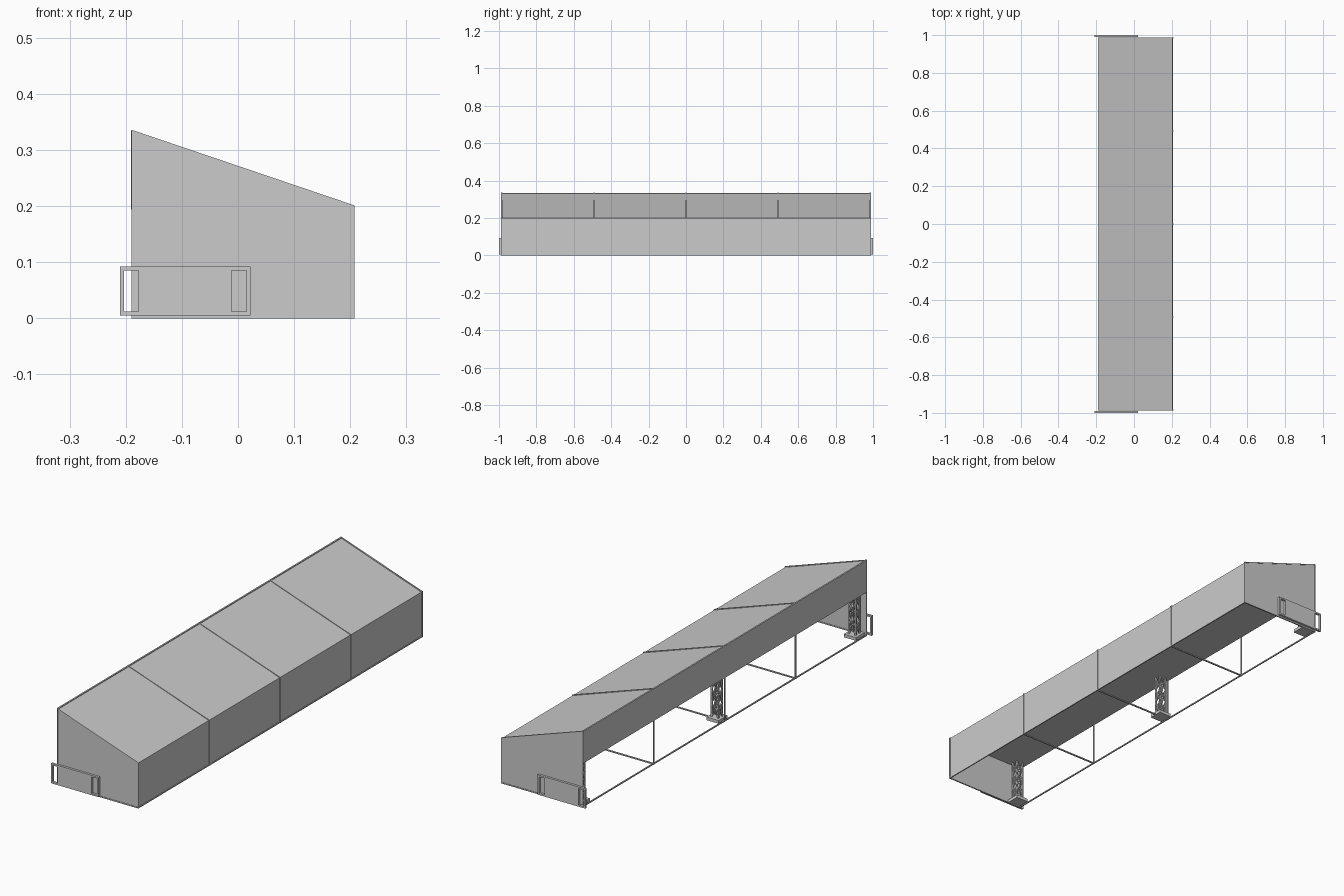
import bpy, bmesh
from mathutils import Vector

if "Cube" in bpy.data.objects:
    bpy.data.objects.remove(bpy.data.objects["Cube"])

XF, XB = -0.187, 0.205       # open side and rear wall (bar centre lines)
ZT, ZR, Z0 = 0.3325, 0.199, 0.003
YE = 0.985
B = 0.006                    # bar size
ZC = 0.194                   # ceiling and fascia bottom
FRAMES = [-YE, -YE / 2, 0, YE / 2, YE]


def finish(name, bm):
    bmesh.ops.recalc_face_normals(bm, faces=bm.faces)
    me = bpy.data.meshes.new(name)
    bm.to_mesh(me)
    bm.free()
    ob = bpy.data.objects.new(name, me)
    bpy.context.collection.objects.link(ob)
    return ob


def bar(bm, a, b, w=B):
    """Square bar between two points."""
    a, b = Vector(a), Vector(b)
    d = b - a
    geo = bmesh.ops.create_cube(bm, size=1)["verts"]
    rot = d.to_track_quat('Z', 'Y')
    for v in geo:
        v.co = (a + b) / 2 + rot @ Vector((v.co.x * w, v.co.y * w, v.co.z * d.length))


def box(bm, c, s):
    for v in bmesh.ops.create_cube(bm, size=1)["verts"]:
        v.co = Vector(c) + Vector(v.co[i] * s[i] for i in range(3))


def prism(bm, pts, y0, y1):
    """Extrude an xz outline along y."""
    f = bm.faces.new([bm.verts.new((x, y0, z)) for x, z in pts])
    r = bmesh.ops.extrude_face_region(bm, geom=[f])
    for v in r["geom"]:
        if isinstance(v, bmesh.types.BMVert):
            v.co.y = y1


# Bent bar hoops: outer outline minus a mitred inner outline
outer = [(-0.19, 0), (0.208, 0), (0.208, 0.201), (-0.19, 0.336)]
inner = [(-0.186, 0.005), (0.204, 0.005), (0.204, 0.198), (-0.186, 0.3305)]
bm = bmesh.new()
for y in FRAMES:
    rings = [[bm.verts.new((x, y + dy, z)) for x, z in loop]
             for loop, dy in ((outer, -B / 2), (outer, B / 2), (inner, B / 2), (inner, -B / 2))]
    for a in range(4):
        p, q = rings[a], rings[(a + 1) % 4]
        for i in range(4):
            j = (i + 1) % 4
            bm.faces.new((p[i], p[j], q[j], q[i]))
finish("frame_hoops", bm)

# Lengthwise rails
bm = bmesh.new()
for x, z in ((XF, Z0), (XB, Z0), (XF, ZT)):
    bar(bm, (x, -YE, z), (x, YE, z), 0.005)
finish("frame_rails", bm)

# Roof, rear wall, front fascia and flat ceiling sheets
t = 0.001
XP = XB - t
for name, pts in {
    "roof_panel": [(XF, ZT - 2 * t), (XP, ZR - 2 * t), (XP, ZR), (XF, ZT)],
    "rear_wall": [(XP - t, Z0), (XP + t, Z0), (XP + t, ZR), (XP - t, ZR)],
    "front_fascia": [(-0.191, ZC), (-0.189, ZC), (-0.189, 0.335), (-0.191, 0.335)],
    "ceiling": [(-0.19, ZC - t), (XP, ZC - t), (XP, ZC + t), (-0.19, ZC + t)],
}.items():
    bm = bmesh.new()
    prism(bm, pts, -YE, YE)
    finish(name, bm)

# End walls and the slotted side boards fixed to them
for s, side in ((-1, "front"), (1, "back")):
    bm = bmesh.new()
    prism(bm, inner, s * YE - t, s * YE + t)
    finish(side + "_end_wall", bm)

    bm = bmesh.new()
    y = s * 0.995
    for x0, x1 in ((-0.21, -0.203), (-0.177, -0.012), (0.015, 0.022)):
        box(bm, ((x0 + x1) / 2, y, 0.0485), (x1 - x0, 0.01, 0.087))
    for x0, x1 in ((-0.203, -0.177), (-0.012, 0.015)):
        for z in (0.0085, 0.0885):
            box(bm, ((x0 + x1) / 2, y, z), (x1 - x0, 0.01, 0.007))
    bmesh.ops.remove_doubles(bm, verts=bm.verts, dist=0.0001)
    finish(side + "_side_board", bm)

# Lattice columns on base plates, reaching the ceiling
XC, RX, RY, N = -0.15, 0.016, 0.0125, 3
for k, yc in enumerate((-0.955, 0, 0.955)):
    bm = bmesh.new()
    box(bm, (XC, yc, 0.007), (0.06, 0.06, 0.014))
    finish(f"column_base_{k + 1}", bm)
    bm = bmesh.new()
    corners = [(XC + i * RX, yc + j * RY) for i, j in ((-1, -1), (1, -1), (1, 1), (-1, 1))]
    zs = [0.014 + (ZC - 0.014) * i / N for i in range(N + 1)]
    for i, p in enumerate(corners):
        q = corners[(i + 1) % 4]
        bar(bm, (*p, zs[0]), (*p, ZC), 0.006)
        for j in range(N):
            bar(bm, (*p, zs[j]), (*q, zs[j + 1]), 0.004)
            bar(bm, (*q, zs[j]), (*p, zs[j + 1]), 0.004)
    finish(f"lattice_column_{k + 1}", bm)
